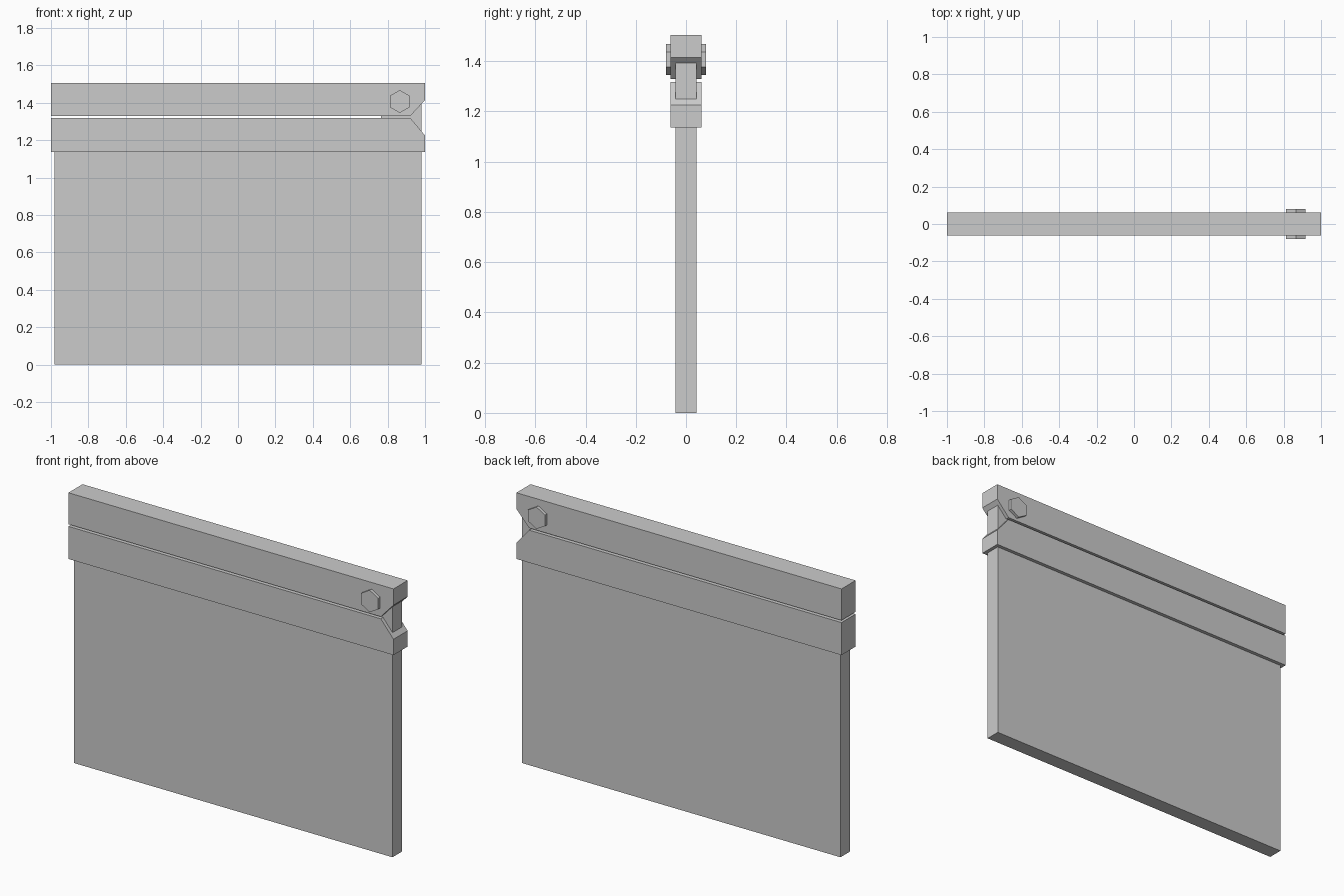
import bpy, bmesh, math

if "Cube" in bpy.data.objects:
    bpy.data.objects.remove(bpy.data.objects["Cube"])


def prism(name, outline, y0, y1):
    """Extrude an (x, z) outline along y."""
    bm = bmesh.new()
    face = bm.faces.new([bm.verts.new((x, y0, z)) for x, z in outline])
    geom = bmesh.ops.extrude_face_region(bm, geom=[face])["geom"]
    moved = [g for g in geom if isinstance(g, bmesh.types.BMVert)]
    bmesh.ops.translate(bm, verts=moved, vec=(0, y1 - y0, 0))
    bmesh.ops.recalc_face_normals(bm, faces=bm.faces[:])
    mesh = bpy.data.meshes.new(name)
    bm.to_mesh(mesh)
    bm.free()
    obj = bpy.data.objects.new(name, mesh)
    bpy.context.collection.objects.link(obj)
    return obj


def rect(x0, x1, z0, z1):
    return [(x0, z0), (x1, z0), (x1, z1), (x0, z1)]


# Writing board
prism("slate_board", rect(-0.98, 0.98, 0, 1.137), -0.042, 0.042)

# Two clapper sticks, chamfered where they meet at the hinge end
prism("lower_stick", [(-1, 1.137), (1, 1.137), (1, 1.225), (0.922, 1.318),
                      (-1, 1.318)], -0.062, 0.062)
prism("upper_stick", [(-1, 1.33), (0.922, 1.33), (1, 1.415), (1, 1.505),
                      (-1, 1.505)], -0.062, 0.062)

# Hinge plate joining the sticks
prism("hinge_plate", rect(0.765, 0.98, 1.2, 1.46), -0.042, 0.042)

# Hexagonal bolt heads on both faces
hexagon = [(0.865 + 0.061 * math.sin(i * math.pi / 3),
            1.407 + 0.061 * math.cos(i * math.pi / 3)) for i in range(6)]
for side, label in ((-1, "front"), (1, "back")):
    prism(label + "_bolt", hexagon, side * 0.055, side * 0.079)
